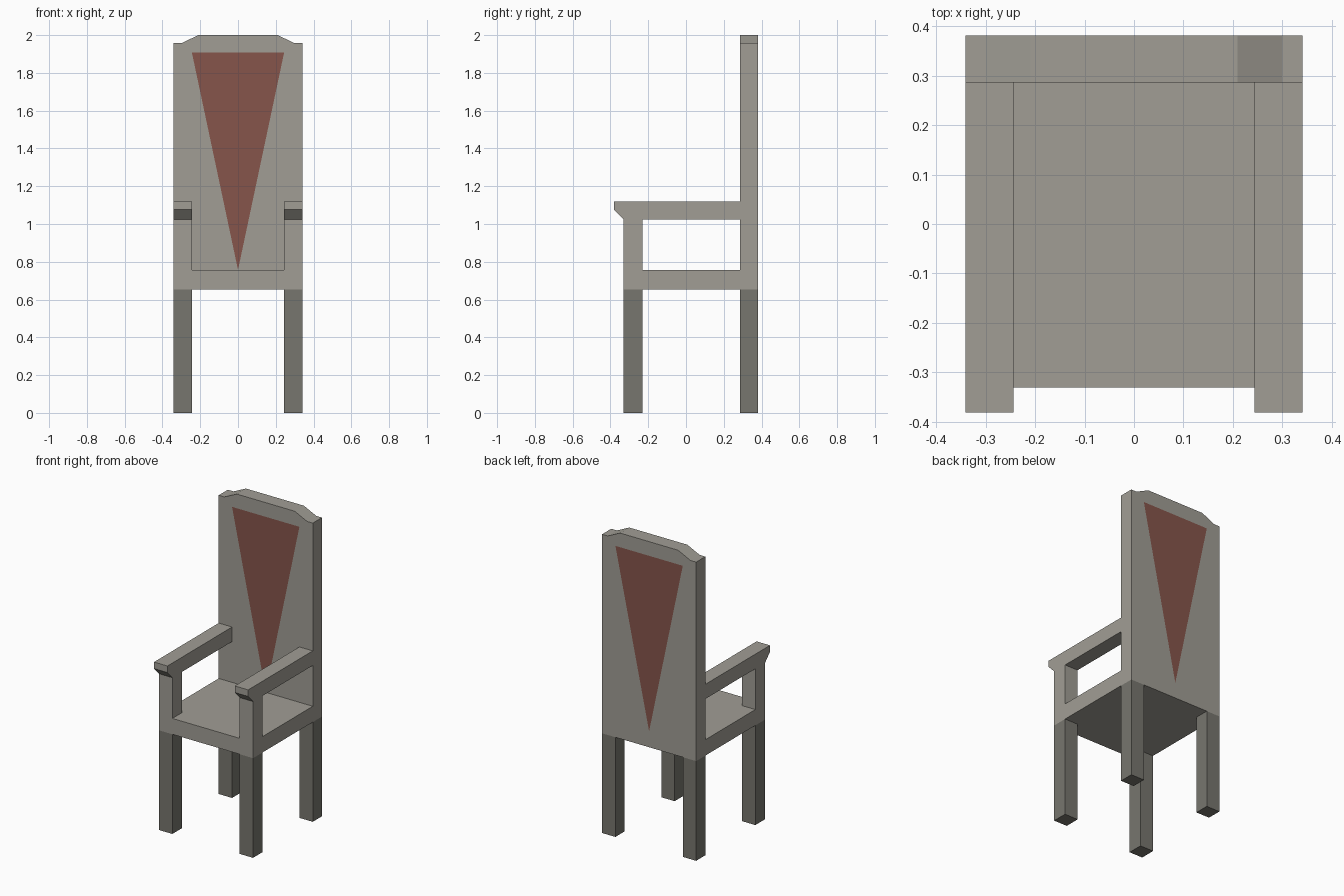
import bpy
import bmesh
from mathutils import Vector

if "Cube" in bpy.data.objects:
    bpy.data.objects.remove(bpy.data.objects["Cube"])


def material(name, r, g, b):
    mat = bpy.data.materials.new(name)
    mat.diffuse_color = (r, g, b, 1)
    mat.use_nodes = True
    mat.node_tree.nodes["Principled BSDF"].inputs["Base Color"].default_value = mat.diffuse_color
    return mat


def prism(name, profile, axis, start, end, mat):
    """Extrude a flat profile along x (y,z points) or y (x,z points)."""
    bm = bmesh.new()
    if axis == 'x':
        points = [(start, a, b) for a, b in profile]
        offset = Vector((end - start, 0, 0))
    else:
        points = [(a, start, b) for a, b in profile]
        offset = Vector((0, end - start, 0))
    face = bm.faces.new([bm.verts.new(p) for p in points])
    result = bmesh.ops.extrude_face_region(bm, geom=[face])
    moved = [g for g in result["geom"] if isinstance(g, bmesh.types.BMVert)]
    bmesh.ops.translate(bm, verts=moved, vec=offset)
    bmesh.ops.recalc_face_normals(bm, faces=bm.faces)
    mesh = bpy.data.meshes.new(name)
    bm.to_mesh(mesh)
    bm.free()
    obj = bpy.data.objects.new(name, mesh)
    bpy.context.collection.objects.link(obj)
    mesh.materials.append(mat)
    return obj


def box(name, x, y, z, mat):
    return prism(name, [(x[0], z[0]), (x[1], z[0]), (x[1], z[1]), (x[0], z[1])],
                 'y', y[0], y[1], mat)


W, INNER = 0.341, 0.244          # half width, inner edge of legs and arms
FRONT, POST = -0.331, -0.231     # front and rear of the front legs
PANEL, BACK = 0.287, 0.382       # front and rear of backrest
SEAT_Z, SEAT_TOP, INLAY_TOP = 0.653, 0.757, 1.907

wood = material("weathered_wood", 0.355, 0.34, 0.30)
dark_wood = material("dark_wood", 0.185, 0.18, 0.157)
red = material("red_inlay", 0.24, 0.09, 0.07)

# Seat slab
box("seat", (-W, W), (FRONT, PANEL), (SEAT_Z, SEAT_TOP), wood)

# Tall backrest with a raised crest
half_crest = [(W, SEAT_Z), (W, 1.957), (0.30, 1.957), (0.21, 2.0)]
outline = half_crest + [(-x, z) for x, z in reversed(half_crest)]
backrest = prism("backrest", outline, 'y', PANEL, BACK, wood)
backrest.data.materials.append(red)

# Cut a flush red triangle into both faces of the backrest
tip = Vector((0, 0, SEAT_TOP))
height = INLAY_TOP - SEAT_TOP
cuts = [(Vector((0, 0, INLAY_TOP)), Vector((0, 0, 1))),
        (tip, Vector((height, 0, -INNER))),
        (tip, Vector((-height, 0, -INNER)))]
bm = bmesh.new()
bm.from_mesh(backrest.data)
for co, no in cuts:
    bmesh.ops.bisect_plane(bm, geom=bm.verts[:] + bm.edges[:] + bm.faces[:],
                           plane_co=co, plane_no=no)
for face in bm.faces:
    centre = face.calc_center_median()
    if abs(face.normal.y) > 0.9 and all((centre - co).dot(no) < 0 for co, no in cuts):
        face.material_index = 1
bm.to_mesh(backrest.data)
bm.free()

# Armrest and its front post as one side profile, with a chamfered nose
arm = [(PANEL, 1.12), (-0.382, 1.12), (-0.382, 1.077), (FRONT, 1.024),
       (FRONT, SEAT_TOP), (POST, SEAT_TOP), (POST, 1.024), (PANEL, 1.024)]

# Legs and arms on each side
for side, s in (("left", -1), ("right", 1)):
    x = sorted((s * INNER, s * W))
    box(side + "_front_leg", x, (FRONT, POST), (0, SEAT_Z), dark_wood)
    box(side + "_back_leg", x, (PANEL, BACK), (0, SEAT_Z), dark_wood)
    prism(side + "_armrest", arm, 'x', x[0], x[1], wood)
